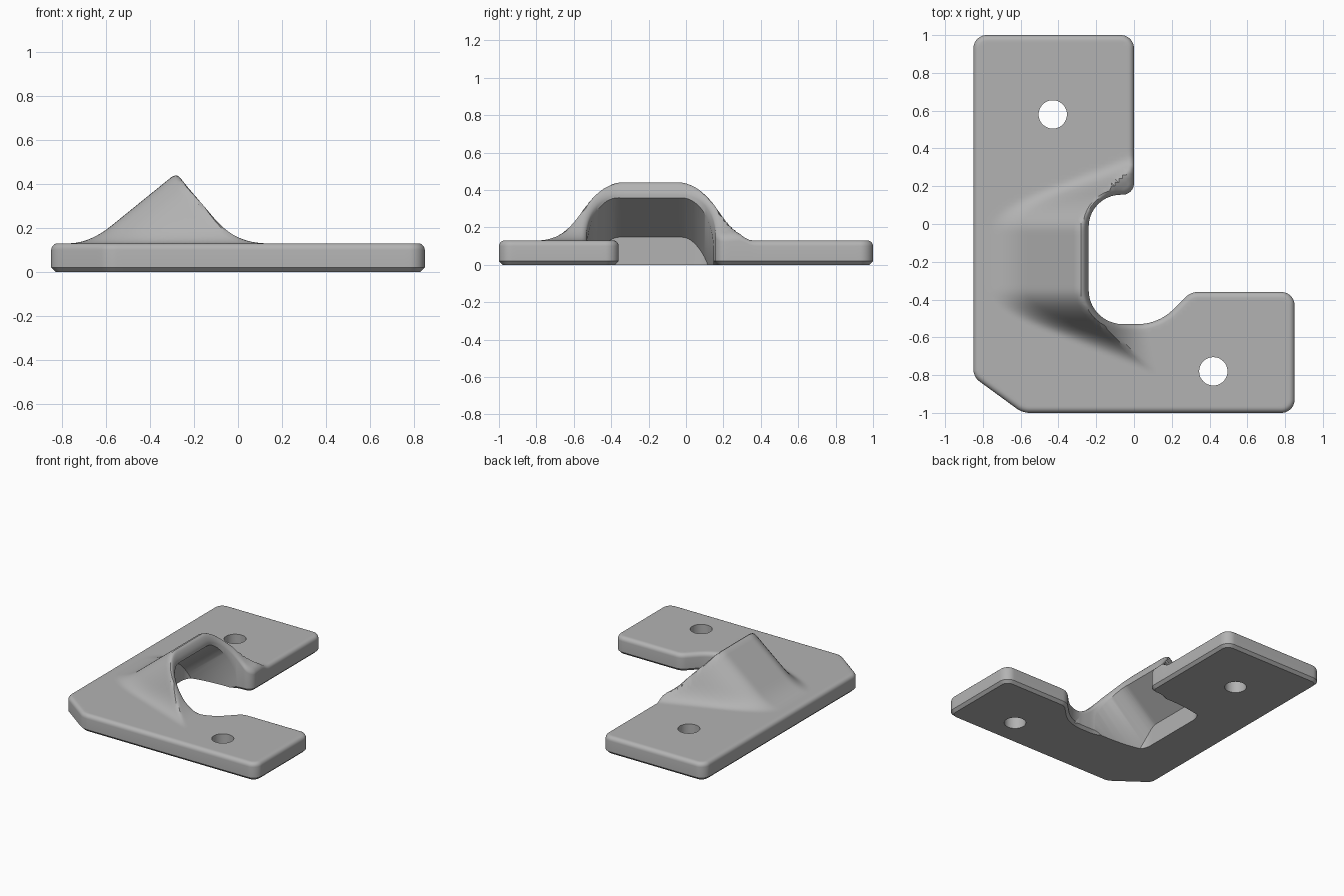
import bpy, bmesh, math
from mathutils import Vector, kdtree
from mathutils.geometry import delaunay_2d_cdt

if "Cube" in bpy.data.objects:
    bpy.data.objects.remove(bpy.data.objects["Cube"])

grey = bpy.data.materials.new("light grey")
grey.use_nodes = True
grey.diffuse_color = (0.45, 0.45, 0.45, 1)
grey.node_tree.nodes["Principled BSDF"].inputs["Base Color"].default_value = (0.45, 0.45, 0.45, 1)

TOP, FILLET, CHAMFER = 0.13, 0.03, 0.02
RISE, FALL = 0.81, 1.2      # slopes of the hood back and of its mouth
MID_Y = -0.19


def rounded(corners, steps=10, spacing=0.025):
    """Closed outline with circular corners; each corner is x, y, tangent length."""
    key = []
    n = len(corners)
    for i in range(n):
        c, a, b = (Vector(corners[(i + k) % n][:2]) for k in (0, -1, 1))
        ta, tb = (a - c).normalized(), (b - c).normalized()
        t = corners[i][2]
        w = math.sin(ta.angle(tb) / 2)
        for k in range(steps + 1):
            s = k / steps
            wa, wc, wb = (1 - s) ** 2, 2 * s * (1 - s) * w, s * s
            key.append(((c + ta * t) * wa + c * wc + (c + tb * t) * wb) / (wa + wc + wb))
    pts = []
    for p, q in zip(key, key[1:] + key[:1]):
        m = max(1, math.ceil((q - p).length / spacing))
        pts += [p.lerp(q, k / m) for k in range(m)]
    return pts


def make_object(name, bm):
    bmesh.ops.recalc_face_normals(bm, faces=bm.faces)
    mesh = bpy.data.meshes.new(name)
    bm.to_mesh(mesh)
    bm.free()
    mesh.materials.append(grey)
    ob = bpy.data.objects.new(name, mesh)
    bpy.context.collection.objects.link(ob)
    return ob


def prism(name, points, offset):
    """Closed 3D polygon extruded along an offset."""
    bm = bmesh.new()
    a = [bm.verts.new(p) for p in points]
    b = [bm.verts.new(Vector(p) + Vector(offset)) for p in points]
    bm.faces.new(a)
    bm.faces.new(b[::-1])
    for i in range(len(a)):
        bm.faces.new((a[i - 1], a[i], b[i], b[i - 1]))
    return make_object(name, bm)


def boolean(target, cutter, operation):
    mod = target.modifiers.new("cut", "BOOLEAN")
    mod.operation, mod.object, mod.solver = operation, cutter, "EXACT"
    bpy.context.view_layer.objects.active = target
    bpy.ops.object.modifier_apply(modifier=mod.name)
    bpy.data.objects.remove(cutter)


def smooth_max(a, b, k):
    h = max(k - abs(a - b), 0)
    return max(a, b) + h * h / (4 * k)


def height(x, y):
    """Top surface: flat plate blended into a slanted rounded hood."""
    u, d = x + 0.28, abs(y - MID_Y)
    bend = min(max(d - 0.15, 0), 0.21)
    drop = (bend * bend / 0.3 + 1.4 * max(d - 0.36, 0)) / 0.6
    back = 0.45 + RISE * u - drop
    mouth = 0.45 - FALL * u
    hood = -smooth_max(-back, -mouth, 0.04)
    return smooth_max(TOP, hood, 0.08 + 0.12 * min(drop, 1))


# Plate outline, counter-clockwise
outline = rounded([
    (-0.85, 1, 0.07), (-0.85, -0.81, 0.04), (-0.59, -1, 0.04), (0.85, -1, 0.07),
    (0.85, -0.36, 0.07), (0.3, -0.36, 0.04), (0.13, -0.53, 0.11), (-0.24, -0.53, 0.18),
    (-0.24, 0.155, 0.17), (0, 0.155, 0.06), (0, 1, 0.07)])
n = len(outline)
inward = []
for i in range(n):
    t = (outline[(i + 1) % n] - outline[i - 1]).normalized()
    inward.append(Vector((-t.y, t.x)))

# Inset rings carry the rounded top edge, a grid carries the rest
points, drops, edges = [], [], []
for k in range(6):
    angle = k / 5 * math.pi / 2
    start = len(points)
    inset = FILLET * (1 - math.cos(angle))
    points += [p + m * inset for p, m in zip(outline, inward)]
    drops += [FILLET * (1 - math.sin(angle))] * n
    edges += [(start + i, start + (i + 1) % n) for i in range(n)]
tree = kdtree.KDTree(n)
for i, p in enumerate(outline):
    tree.insert((p.x, p.y, 0), i)
tree.balance()
GRID = 0.02
for ix in range(-42, 43):
    for iy in range(-50, 51):
        p = Vector((ix * GRID, iy * GRID))
        i = tree.find((p.x, p.y, 0))[1]
        if (p - outline[i]).dot(inward[i]) > FILLET + 0.008:
            points.append(p)
            drops.append(0)
flat, _, tris, origin, _, _ = delaunay_2d_cdt(points, edges, [], 1, 1e-6)

# Plate with hood: top skin, side walls, chamfered underside
bm = bmesh.new()
top, rim = [], {}
for p, src in zip(flat, origin):
    drop = drops[src[0]] if src else 0
    v = bm.verts.new((p.x, p.y, height(p.x, p.y) - drop))
    top.append(v)
    for s in src:
        if s < n:
            rim[s] = v
for f in tris:
    bm.faces.new([top[i] for i in f])
low = [bm.verts.new((p.x, p.y, CHAMFER)) for p in outline]
base = [bm.verts.new((*(p + m * CHAMFER), 0)) for p, m in zip(outline, inward)]
upper = [rim[i] for i in range(n)]
for a, b in ((upper, low), (low, base)):
    for i in range(n):
        bm.faces.new((a[i - 1], a[i], b[i], b[i - 1]))
bm.faces.new(base)
bmesh.ops.delete(bm, geom=[v for v in bm.verts if not v.link_faces], context="VERTS")
plate = make_object("hooded_plate", bm)

# Slanted channel under the hood, stopped by an upright rounded back wall
half, corner, depth = 0.338, 0.17, 0.24
arc = [(half - corner + corner * math.sin(a), depth * (1 - math.cos(a)))
       for a in (math.pi / 2 * k / 16 for k in range(17))] + [(half, 0.7)]
section = [(-d, s) for d, s in reversed(arc)] + arc
forward = Vector((1, 0, RISE))
channel = prism("channel_cutter",
                [Vector((-0.24 + s / FALL, MID_Y + d, 0.358 - s)) + forward * 0.03 for d, s in section],
                forward * -0.9)
wall = rounded([(-0.5, -0.54, 0.12), (0.6, -0.54, 0.02), (0.6, 0.16, 0.02), (-0.5, 0.16, 0.12)])
boolean(channel, prism("back_wall", [(p.x, p.y, -0.5) for p in wall], (0, 0, 1.5)), "INTERSECT")
boolean(plate, channel, "DIFFERENCE")

# Screw holes
for cx, cy in ((-0.43, 0.58), (0.42, -0.78)):
    ring = [(cx + 0.075 * math.cos(a), cy + 0.075 * math.sin(a), -0.1)
            for a in (math.tau * k / 48 for k in range(48))]
    boolean(plate, prism("hole_cutter", ring, (0, 0, 0.5)), "DIFFERENCE")

bpy.ops.object.select_all(action="DESELECT")
plate.select_set(True)
bpy.context.view_layer.objects.active = plate
bpy.ops.object.shade_smooth_by_angle(angle=math.radians(35))
